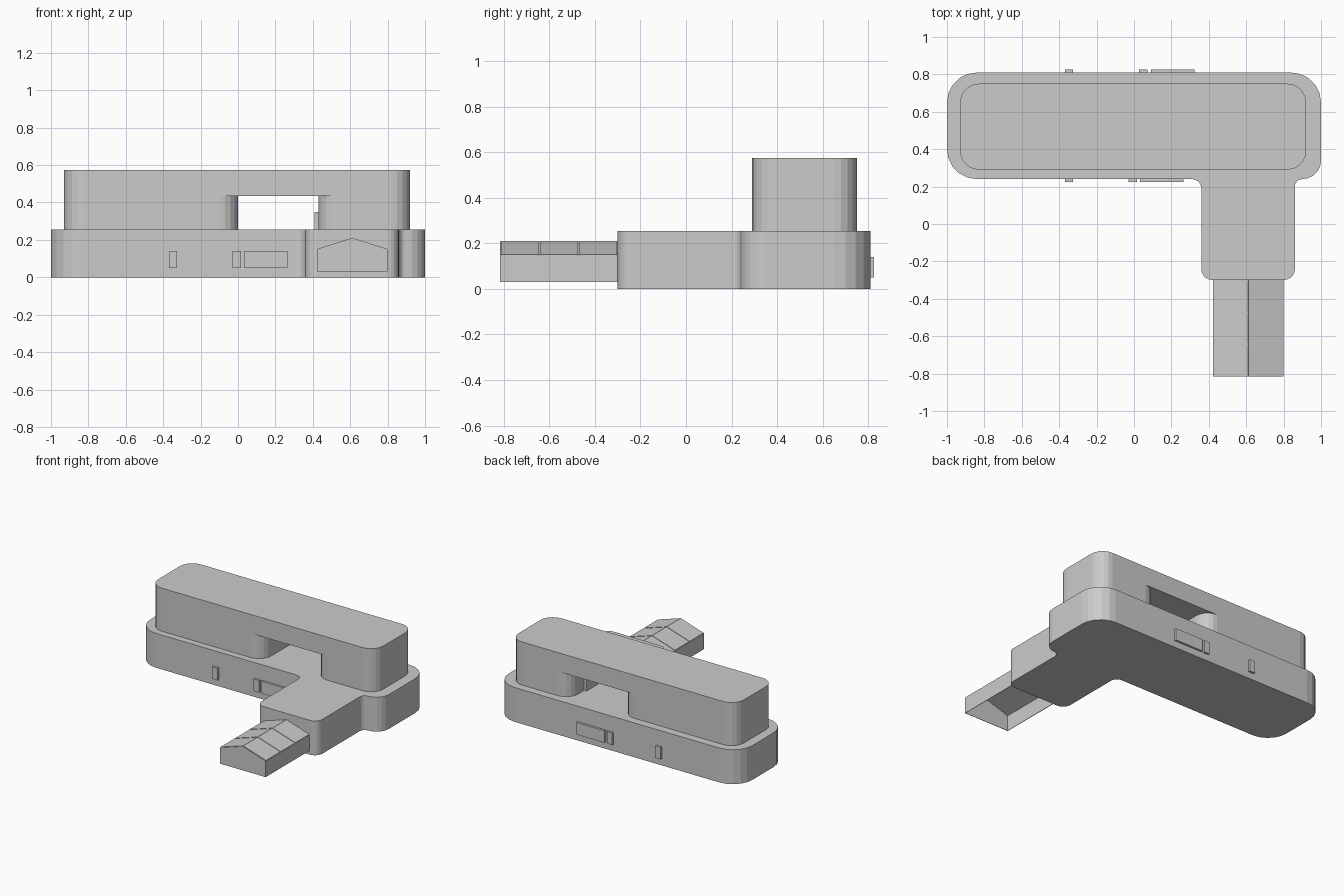
import bpy
import bmesh
from math import pi, tan
from mathutils import Vector

cube = bpy.data.objects.get("Cube")
if cube:
    bpy.data.objects.remove(cube, do_unlink=True)

mat = bpy.data.materials.new("light_grey")
mat.use_nodes = True
GREY = (0.6, 0.6, 0.6, 1)
mat.diffuse_color = GREY
mat.node_tree.nodes["Principled BSDF"].inputs["Base Color"].default_value = GREY


def finish(name, bm, recalc=True):
    if recalc:
        bmesh.ops.recalc_face_normals(bm, faces=bm.faces)
    mesh = bpy.data.meshes.new(name)
    bm.to_mesh(mesh)
    bm.free()
    mesh.materials.append(mat)
    ob = bpy.data.objects.new(name, mesh)
    bpy.context.collection.objects.link(ob)
    return ob


def rounded_outline(corners, steps=5):
    """Round every (x, y, radius) corner, convex or concave, with a short arc."""
    out = []
    for i, (x, y, r) in enumerate(corners):
        p = Vector((x, y))
        a = (Vector(corners[i - 1][:2]) - p).normalized()
        b = (Vector(corners[(i + 1) % len(corners)][:2]) - p).normalized()
        centre = p + (a + b) * r
        for k in range(steps + 1):
            t = k / steps * pi / 2
            # right-angled corners only: sweep from one tangent point to the other
            from math import cos, sin
            out.append(centre - b * r * cos(t) - a * r * sin(t))
    return out


def prism(name, corners, z0, z1):
    bm = bmesh.new()
    face = bm.faces.new([bm.verts.new((p.x, p.y, z0)) for p in rounded_outline(corners)])
    top = bmesh.ops.extrude_face_region(bm, geom=[face])["geom"]
    bmesh.ops.translate(bm, vec=(0, 0, z1 - z0),
                        verts=[v for v in top if isinstance(v, bmesh.types.BMVert)])
    return finish(name, bm)


def block(x0, x1, y0, y1, r):
    return [(x0, y0, r), (x1, y0, r), (x1, y1, r), (x0, y1, r)]


def box(name, x0, x1, y0, y1, z0, z1):
    bm = bmesh.new()
    bmesh.ops.create_cube(bm, size=1)
    bmesh.ops.scale(bm, vec=(x1 - x0, y1 - y0, z1 - z0), verts=bm.verts)
    bmesh.ops.translate(bm, vec=((x0 + x1) / 2, (y0 + y1) / 2, (z0 + z1) / 2), verts=bm.verts)
    return finish(name, bm)


def sheet(name, profile, y0, y1, gable=False, thick=0.004):
    """Thin sheet following an (x, z) profile along y, with an optional front wall."""
    bm = bmesh.new()
    rows = [[bm.verts.new((x, y, z)) for x, z in profile] for y in (y0, y1)]
    for i in range(len(profile) - 1):
        bm.faces.new((rows[0][i], rows[0][i + 1], rows[1][i + 1], rows[1][i]))
    if gable:
        bm.faces.new(rows[0])
    ob = finish(name, bm)
    mod = ob.modifiers.new("thickness", "SOLIDIFY")
    mod.thickness = thick
    mod.offset = 0
    return ob


# Ground floor with its front wing
R = 0.16
prism("ground_floor", [
    (-1, 0.81, R), (-1, 0.24, R), (0.36, 0.24, 0.05), (0.36, -0.3, 0.06),
    (0.86, -0.3, 0.06), (0.86, 0.24, 0.04), (1, 0.24, 0.1), (1, 0.81, R)], 0, 0.255)

# Upper storey: two blocks bridged by a slab over the passage
prism("upper_block_right", block(-0.93, 0, 0.29, 0.75, 0.1), 0.255, 0.435)
prism("upper_block_left", block(0.43, 0.92, 0.29, 0.75, 0.1), 0.255, 0.435)
prism("upper_slab", block(-0.93, 0.92, 0.29, 0.75, 0.1), 0.435, 0.575)
box("passage_door", 0.41, 0.44, 0.44, 0.58, 0.255, 0.35)

# Doors and windows on the long walls
for side, y0, y1, shift in (("front", 0.225, 0.25, 0), ("back", 0.8, 0.825, 0.058)):
    box(side + "_side_door", -0.37, -0.325, y0, y1, 0.05, 0.14)
    box(side + "_main_door", -0.03 + shift, 0.015 + shift, y0, y1, 0.05, 0.14)
    box(side + "_window", 0.033 + shift, 0.265 + shift, y0, y1, 0.05, 0.14)

# Thin gabled annex, open underneath, with three bays
LEFT, RIGHT, RIDGE = 0.425, 0.797, 0.611
FRONT, BACK, EAVE = -0.815, -0.3, 0.147
sheet("annex_shell", [(LEFT, 0.03), (LEFT, EAVE), (RIDGE, 0.206), (RIGHT, EAVE), (RIGHT, 0.03)],
      FRONT, BACK, gable=True)
bay = (BACK - FRONT) / 3
for i in range(3):
    y0, y1 = FRONT + i * bay + 0.004, FRONT + (i + 1) * bay - 0.004
    for side, edge in (("right", LEFT), ("left", RIGHT)):
        sheet(f"annex_roof_{side}_{i + 1}", [(edge, EAVE + 0.003), (RIDGE, 0.209)], y0, y1)
